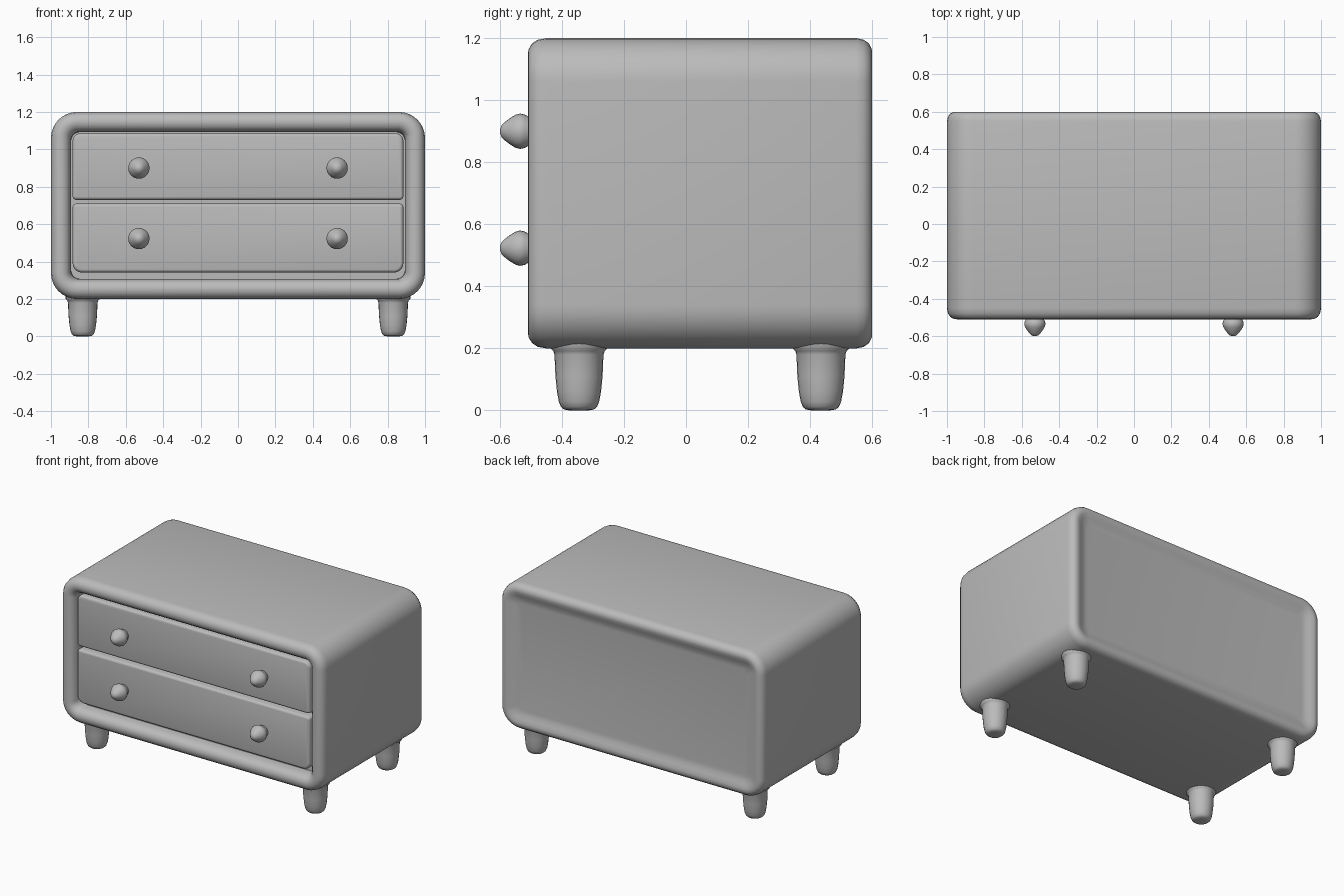
import bpy, bmesh, math

if "Cube" in bpy.data.objects:
    bpy.data.objects.remove(bpy.data.objects["Cube"])

grey = bpy.data.materials.new("plain grey")
grey.diffuse_color = (0.5, 0.5, 0.5, 1)
grey.use_nodes = True
grey.node_tree.nodes["Principled BSDF"].inputs["Base Color"].default_value = grey.diffuse_color


def finish(bm, name, angle=40):
    bmesh.ops.recalc_face_normals(bm, faces=bm.faces)
    mesh = bpy.data.meshes.new(name)
    bm.to_mesh(mesh)
    bm.free()
    mesh.materials.append(grey)
    obj = bpy.data.objects.new(name, mesh)
    bpy.context.collection.objects.link(obj)
    bpy.ops.object.select_all(action='DESELECT')
    obj.select_set(True)
    bpy.context.view_layer.objects.active = obj
    bpy.ops.object.shade_smooth_by_angle(angle=math.radians(angle))
    return obj


def loft(name, rings, angle=40):
    """Skin closed rings of equal length and cap both ends."""
    bm = bmesh.new()
    loops = [[bm.verts.new(p) for p in ring] for ring in rings]
    n = len(loops[0])
    for a, b in zip(loops, loops[1:]):
        for i in range(n):
            j = (i + 1) % n
            bm.faces.new((a[i], a[j], b[j], b[i]))
    bm.faces.new(loops[0])
    bm.faces.new(loops[-1])
    return finish(bm, name, angle)


def rounded_rect(w, z0, z1, y, r_top, r_bottom, steps=8):
    """Rounded rectangle across x and z at depth y."""
    pts = []
    corners = [(1, 1, 0), (-1, 1, 90), (-1, -1, 180), (1, -1, 270)]
    for sx, sz, start in corners:
        r = r_top if sz > 0 else r_bottom
        cx, cz = sx * (w - r), (z1 - r if sz > 0 else z0 + r)
        for k in range(steps + 1):
            a = math.radians(start + 90 * k / steps)
            pts.append((cx + r * math.cos(a), y, cz + r * math.sin(a)))
    return pts


def lathe(name, profile, centre, axis, segments=24):
    """Round part from (radius, position) pairs along y or z."""
    rings = []
    for r, t in profile:
        ring = []
        for k in range(segments):
            a = 2 * math.pi * k / segments
            c, s = r * math.cos(a), r * math.sin(a)
            x, y, z = centre
            ring.append((x + c, y + t, z + s) if axis == 'y' else (x + c, y + s, z + t))
        rings.append(ring)
    return loft(name, rings, 60)


# Cabinet: front recess, rounded frame, sides, shallow dished back
sections = [(0.108, -0.42), (0.106, -0.455), (0.098, -0.483), (0.084, -0.501),
            (0.06, -0.51), (0.036, -0.508), (0.017, -0.496), (0.005, -0.478),
            (0, -0.45), (0, 0.55), (0.005, 0.573), (0.017, 0.59), (0.036, 0.599),
            (0.055, 0.598), (0.08, 0.589), (0.105, 0.579), (0.13, 0.575)]
loft("cabinet", [rounded_rect(1 - d, 0.2 + d, 1.2 - d, y, max(0.14 - d, 0.045),
                              max(0.14 - d, 0.045)) for d, y in sections])

# Drawer fronts with softened edges
for name, z0, z1, rt, rb in [("upper_drawer", 0.73, 1.085, 0.04, 0.02),
                             ("lower_drawer", 0.342, 0.71, 0.02, 0.05)]:
    loft(name, [rounded_rect(0.884 - d, z0 + d, z1 - d, y, rt - d, rb - d)
                for d, y in [(0, -0.41), (0, -0.472), (0.003, -0.48),
                             (0.009, -0.486), (0.016, -0.488)]])

# Pointed round knobs
knob = [(0.03, 0.04), (0.045, -0.005), (0.054, -0.02), (0.057, -0.035), (0.053, -0.05),
        (0.042, -0.068), (0.029, -0.085), (0.019, -0.095), (0.008, -0.099), (0.001, -0.1)]
for side, x in [("left", -0.53), ("right", 0.53)]:
    for level, z in [("upper", 0.9), ("lower", 0.523)]:
        lathe(f"{level}_{side}_knob", knob, (x, -0.5, z), 'y')

# Tapered feet, flared where they meet the cabinet
foot = [(0.03, 0), (0.048, 0.003), (0.058, 0.011), (0.065, 0.028), (0.071, 0.06),
        (0.076, 0.11), (0.079, 0.18), (0.083, 0.192), (0.092, 0.2), (0.092, 0.23)]
for side, x in [("left", -0.83), ("right", 0.83)]:
    for end, y in [("front", -0.345), ("back", 0.435)]:
        lathe(f"{end}_{side}_foot", foot, (x, y, 0), 'z')
